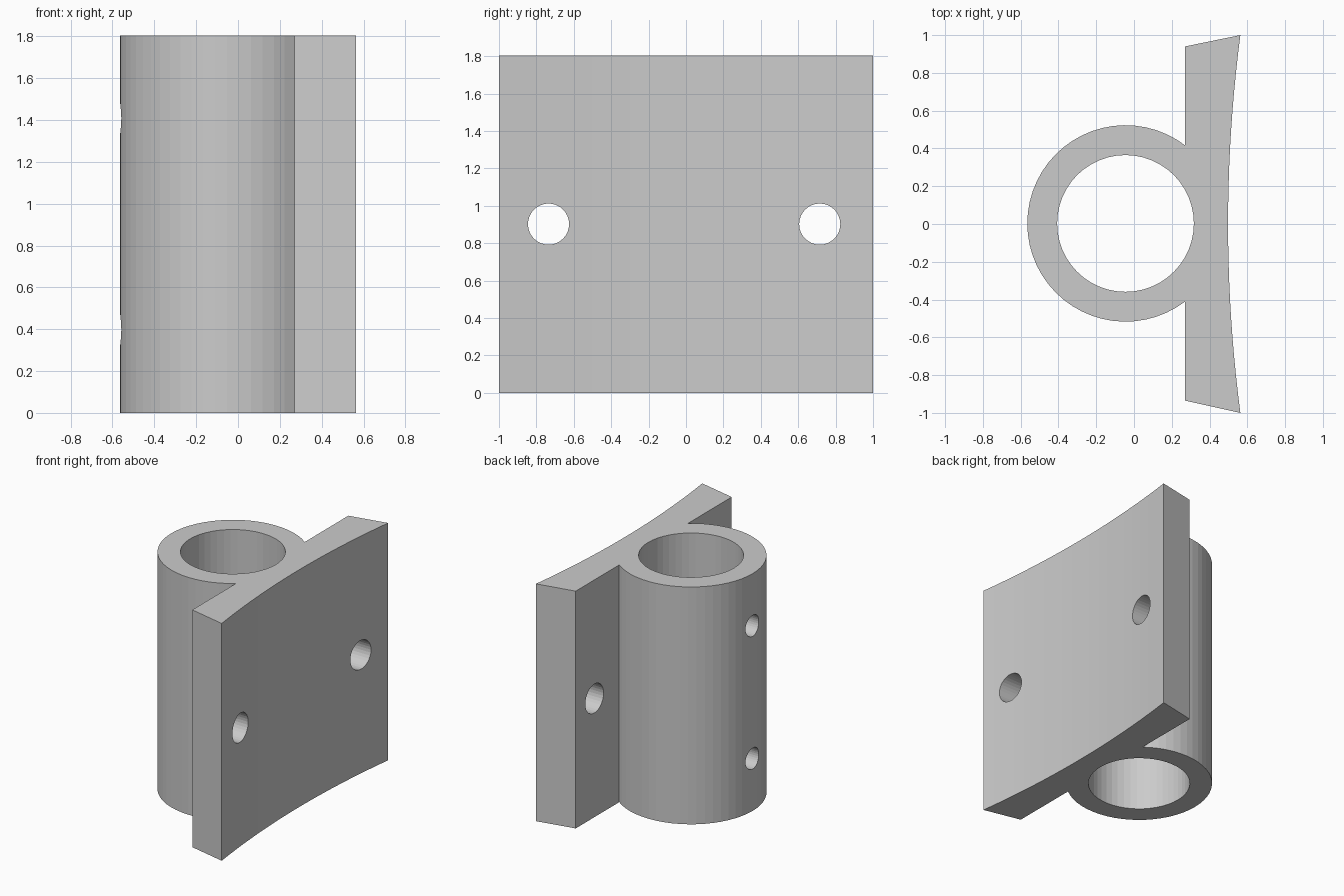
import bpy
import bmesh
from math import acos, cos, sin, pi
from mathutils import Matrix

if "Cube" in bpy.data.objects:
    bpy.data.objects.remove(bpy.data.objects["Cube"], do_unlink=True)

HEIGHT = 1.805
MID = HEIGHT / 2
TUBE_X, TUBE_Y = -0.045, 0.003
OUTER, INNER = 0.52, 0.362
PLATE_BACK, PLATE_MID, PLATE_EDGE = 0.27, 0.498, 0.563

grey = bpy.data.materials.new("light grey")
grey.use_nodes = True
colour = (0.6, 0.6, 0.6, 1)
grey.diffuse_color = colour
grey.node_tree.nodes["Principled BSDF"].inputs["Base Color"].default_value = colour


def make_object(name, bm):
    bmesh.ops.recalc_face_normals(bm, faces=bm.faces)
    mesh = bpy.data.meshes.new(name)
    bm.to_mesh(mesh)
    bm.free()
    mesh.materials.append(grey)
    obj = bpy.data.objects.new(name, mesh)
    bpy.context.collection.objects.link(obj)
    return obj


def cylinder(bm, centre, radius, depth, sides, along_x=False):
    turn = Matrix.Rotation(pi / 2, 4, "Y") if along_x else Matrix()
    bmesh.ops.create_cone(bm, cap_ends=True, segments=sides, radius1=radius,
                          radius2=radius, depth=depth,
                          matrix=Matrix.Translation(centre) @ turn)


# Bracket outline: round sleeve wall, then the plate with its hollow face
start = acos((PLATE_BACK - TUBE_X) / OUTER)
steps = 40
outline = []
for i in range(steps + 1):
    a = start + (2 * pi - 2 * start) * i / steps
    outline.append((TUBE_X + OUTER * cos(a), TUBE_Y + OUTER * sin(a)))
outline.append((PLATE_BACK, -0.935))
sag = PLATE_EDGE - PLATE_MID
curve_steps = 20
for i in range(curve_steps + 1):
    y = -1 + 2 * i / curve_steps
    outline.append((PLATE_MID + sag * y * y, y))
outline.append((PLATE_BACK, 0.94))

bm = bmesh.new()
base = bm.faces.new([bm.verts.new((x, y, 0)) for x, y in outline])
grown = bmesh.ops.extrude_face_region(bm, geom=[base])
top = [v for v in grown["geom"] if isinstance(v, bmesh.types.BMVert)]
bmesh.ops.translate(bm, verts=top, vec=(0, 0, HEIGHT))
bracket = make_object("sleeve_bracket", bm)

# Sleeve bore
bm = bmesh.new()
cylinder(bm, (TUBE_X, TUBE_Y, MID), INNER, HEIGHT + 0.4, 48)
bore = make_object("bore_cutter", bm)

# Mounting holes in the plate and set-screw holes in the sleeve wall
bm = bmesh.new()
for y in (-0.735, 0.715):
    cylinder(bm, (0.42, y, MID), 0.11, 0.6, 32, True)
for z in (MID - 0.505, MID + 0.505):
    cylinder(bm, (-0.5, TUBE_Y, z), 0.08, 0.5, 32, True)
holes = make_object("hole_cutter", bm)

# Cut the openings
bpy.context.view_layer.objects.active = bracket
for cutter in (bore, holes):
    cutter.hide_render = True
    mod = bracket.modifiers.new(cutter.name, "BOOLEAN")
    mod.operation = "DIFFERENCE"
    mod.solver = "EXACT"
    mod.object = cutter
    bpy.ops.object.modifier_apply(modifier=mod.name)
    bpy.data.objects.remove(cutter, do_unlink=True)
